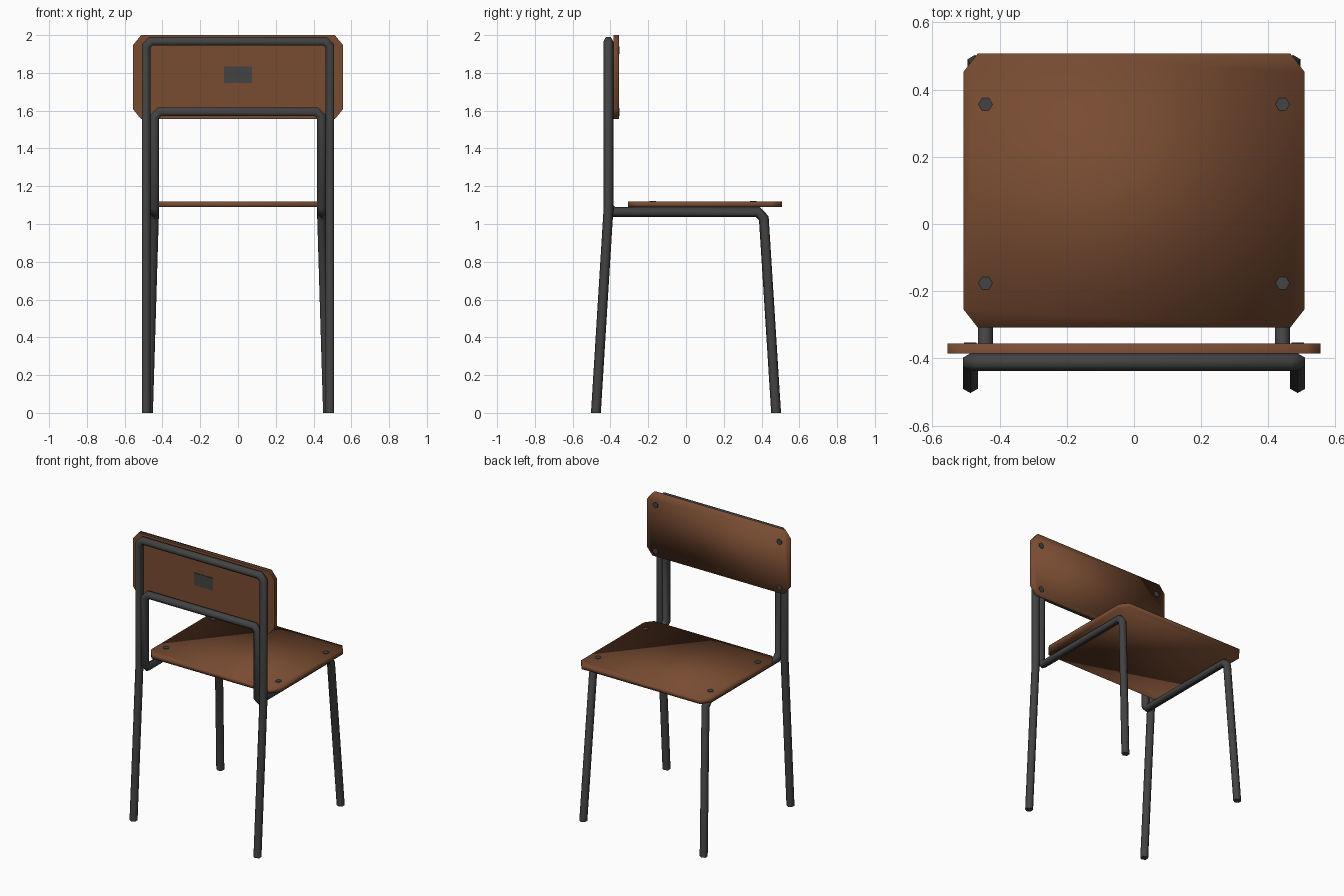
import bpy, bmesh, math
from mathutils import Vector, Matrix

if "Cube" in bpy.data.objects:
    bpy.data.objects.remove(bpy.data.objects["Cube"])


def material(name, rgb):
    m = bpy.data.materials.new(name)
    m.diffuse_color = (*rgb, 1)
    m.use_nodes = True
    m.node_tree.nodes["Principled BSDF"].inputs["Base Color"].default_value = m.diffuse_color
    return m


WOOD = material("brown wood", (0.19, 0.072, 0.032))
METAL = material("dark metal", (0.056, 0.056, 0.056))


def finish(name, bm, mat):
    bmesh.ops.recalc_face_normals(bm, faces=bm.faces)
    me = bpy.data.meshes.new(name)
    bm.to_mesh(me)
    bm.free()
    me.materials.append(mat)
    ob = bpy.data.objects.new(name, me)
    bpy.context.collection.objects.link(ob)
    return ob


def tube(name, half, r=0.026):
    """Mitred six-sided tube along half a path, mirrored in x; ends on the floor."""
    pts = [Vector(p) for p in half]
    pts += [Vector((-p.x, p.y, p.z)) for p in reversed(pts)]
    dirs = [(b - a).normalized() for a, b in zip(pts, pts[1:])]
    d = dirs[0]
    u = Vector((0, 1, 0))
    u = (u - d * u.dot(d)).normalized()
    v = d.cross(u)
    ring = [pts[0] + r * (math.cos(i * math.pi / 3) * u + math.sin(i * math.pi / 3) * v)
            for i in range(6)]
    up = Vector((0, 0, 1))
    bm = bmesh.new()
    prev = None
    for i, p in enumerate(pts):
        d = dirs[max(i - 1, 0)]
        n = up if i in (0, len(pts) - 1) else (d + dirs[i]).normalized()
        ring = [q + d * ((p - q).dot(n) / d.dot(n)) for q in ring]
        vs = [bm.verts.new(q) for q in ring]
        if prev:
            for k in range(6):
                f = bm.faces.new((prev[k], prev[k - 1], vs[k - 1], vs[k]))
                f.smooth = True
        else:
            bm.faces.new(vs)
        prev = vs
    bm.faces.new(prev)
    return finish(name, bm, METAL)


def board(name, w, lo, hi, cx, cy, to3d, t0, t1, flat_back=False):
    """Plate with cut corners, extruded from t0 to t1."""
    out = [(-w + cx, lo), (w - cx, lo), (w, lo + cy), (w, hi - cy),
           (w - cx, hi), (-w + cx, hi), (-w, hi - cy), (-w, lo + cy)]
    bm = bmesh.new()
    a = [bm.verts.new(to3d(x, s, t0)) for x, s in out]
    b = [bm.verts.new(to3d(x, s, t1)) for x, s in out]
    back = bm.faces.new(a)
    bm.faces.new(b)
    for k in range(8):
        bm.faces.new((a[k - 1], a[k], b[k], b[k - 1]))
    for f in bm.faces:
        f.smooth = not (flat_back and f is back)
    back.smooth = not flat_back
    return finish(name, bm, WOOD)


def bolt(name, loc, rot):
    bm = bmesh.new()
    bmesh.ops.create_cone(bm, cap_ends=True, segments=6, radius1=0.021, radius2=0.021,
                          depth=0.01, matrix=Matrix.Translation(loc) @ rot)
    return finish(name, bm, METAL)


# outer frame: long legs, uprights and top bar
tube("outer_frame", [(-0.487, -0.477, 0), (-0.487, -0.411, 1.07), (-0.487, -0.411, 1.94),
                     (-0.460, -0.411, 1.967)])

# inner frame: splayed legs, seat rails, inner uprights and lower bar
tube("inner_frame", [(-0.473, 0.477, 0), (-0.442, 0.412, 1.03), (-0.442, 0.38, 1.064),
                     (-0.442, -0.385, 1.064), (-0.442, -0.411, 1.09),
                     (-0.442, -0.411, 1.567), (-0.416, -0.411, 1.594)])

# wooden boards
board("seat", 0.508, -0.308, 0.507, 0.043, 0.055,
      lambda x, s, t: (x, s, t), 1.09, 1.12)
board("backrest", 0.555, 1.555, 2.0, 0.042, 0.052,
      lambda x, s, t: (x, t, s), -0.385, -0.355, flat_back=True)

# small plain plate on the backrest
bm = bmesh.new()
bmesh.ops.create_cube(bm, size=1, matrix=Matrix.Translation((0, -0.386, 1.79))
                      @ Matrix.Diagonal((0.148, 0.006, 0.088, 1)))
finish("backrest_plate", bm, METAL)

# bolts
point_x = Matrix.Rotation(math.pi / 2, 4, 'Z')
face_y = Matrix.Rotation(math.pi / 2, 4, 'X')
for sx in (-1, 1):
    for y in (-0.176, 0.356):
        bolt("seat_bolt", (sx * 0.442, y, 1.118), point_x)
    for z in (1.594, 1.92):
        bolt("backrest_bolt", (sx * 0.487, -0.357, z), face_y)
